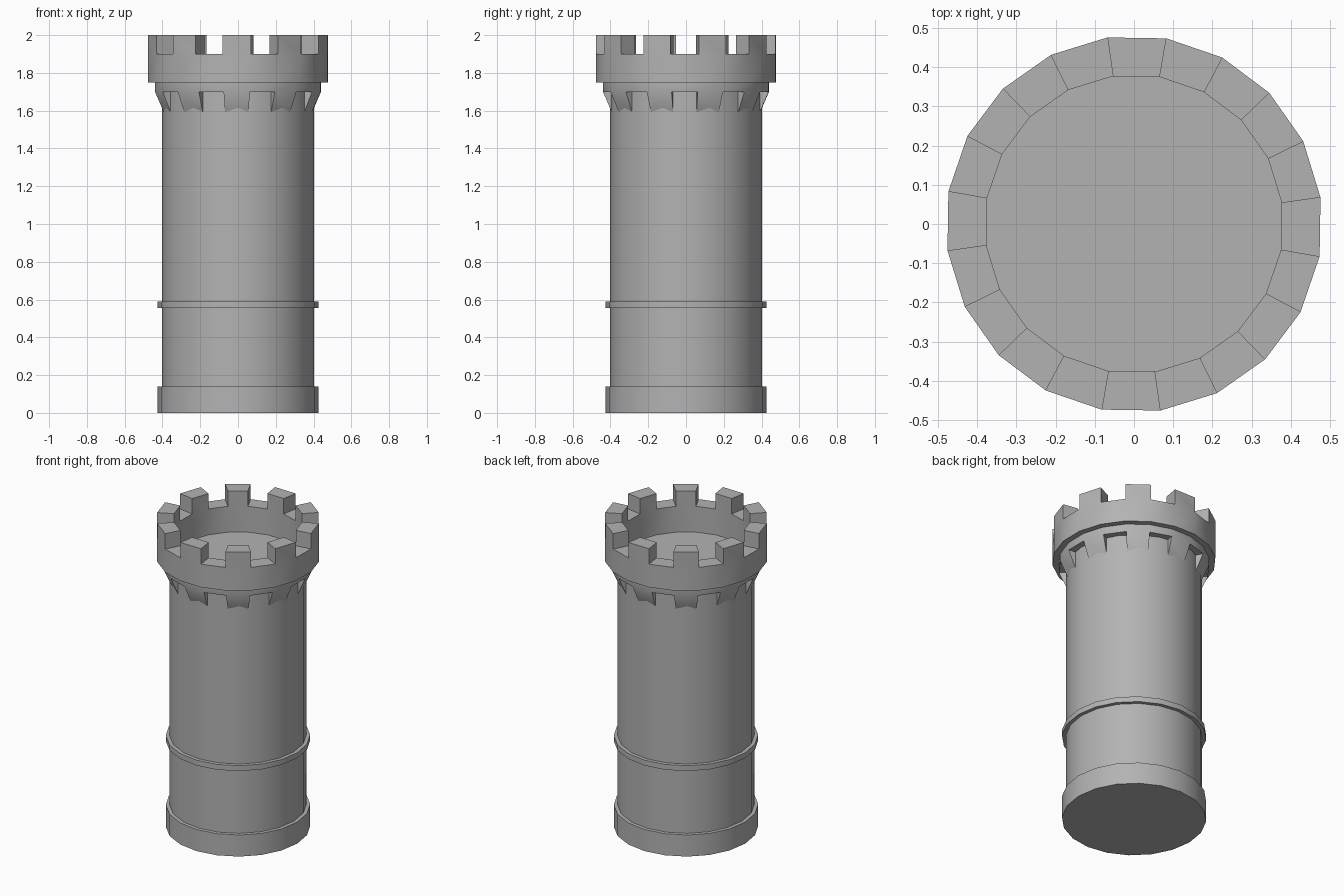
import bpy, bmesh, math

SIDES = 20
TURN = math.radians(8.1)      # rotation of the battlement ring against the shaft

if "Cube" in bpy.data.objects:
    bpy.data.objects.remove(bpy.data.objects["Cube"], do_unlink=True)

stone = bpy.data.materials.new("grey_stone")
stone.use_nodes = True
colour = (0.45, 0.45, 0.45, 1)
stone.diffuse_color = colour
stone.node_tree.nodes["Principled BSDF"].inputs["Base Color"].default_value = colour


def finish(name, bm):
    bmesh.ops.recalc_face_normals(bm, faces=bm.faces[:])
    mesh = bpy.data.meshes.new(name)
    bm.to_mesh(mesh)
    bm.free()
    mesh.materials.append(stone)
    obj = bpy.data.objects.new(name, mesh)
    bpy.context.collection.objects.link(obj)
    bpy.ops.object.select_all(action='DESELECT')
    obj.select_set(True)
    bpy.context.view_layer.objects.active = obj
    bpy.ops.object.shade_smooth_by_angle(angle=math.radians(30))


def drum(name, radius, bottom, top):
    """Solid closed prism."""
    bm = bmesh.new()
    bmesh.ops.create_cone(bm, cap_ends=True, segments=SIDES, radius1=radius,
                          radius2=radius, depth=top - bottom)
    bmesh.ops.translate(bm, verts=bm.verts[:], vec=(0, 0, (top + bottom) / 2))
    finish(name, bm)


def ring(inner, outer, bottom, top):
    """Hollow ring; returns the mesh with its top and bottom faces in order."""
    bm = bmesh.new()
    profile = [(inner, bottom), (outer, bottom), (outer, top), (inner, top)]
    loops = []
    for i in range(SIDES):
        a = TURN + i * math.tau / SIDES
        loops.append([bm.verts.new((r * math.cos(a), r * math.sin(a), z))
                      for r, z in profile])
    bands = [[], [], [], []]
    for i in range(SIDES):
        here, after = loops[i], loops[(i + 1) % SIDES]
        for j in range(4):
            k = (j + 1) % 4
            bands[j].append(bm.faces.new((here[j], after[j], after[k], here[k])))
    bmesh.ops.recalc_face_normals(bm, faces=bm.faces[:])
    return bm, bands[2], bands[0]


def extrude_alternate(bm, faces, height, outer_radius=None):
    """Raise every other segment, optionally drawing its outer edge inwards."""
    picked = faces[::2]
    limit = sum(v.co.xy.length for v in picked[0].verts) / 4
    for face in bmesh.ops.extrude_discrete_faces(bm, faces=picked)["faces"]:
        for v in face.verts:
            v.co.z += height
            if outer_radius and v.co.xy.length > limit:
                v.co.xy *= outer_radius / v.co.xy.length


# Shaft (its top is the walkway floor), plinth and moulding
drum("tower_shaft", 0.402, 0.01, 1.73)
drum("base_plinth", 0.425, 0, 0.14)
drum("band_moulding", 0.425, 0.555, 0.59)

# Corbel ring with teeth sloping down into the shaft
bm, upper, lower = ring(0.385, 0.444, 1.7, 1.75)
extrude_alternate(bm, lower, -0.11, 0.396)
finish("corbel_ring", bm)

# Parapet with merlons
bm, upper, lower = ring(0.381, 0.481, 1.75, 1.9)
extrude_alternate(bm, upper, 0.1)
finish("battlement_crown", bm)
